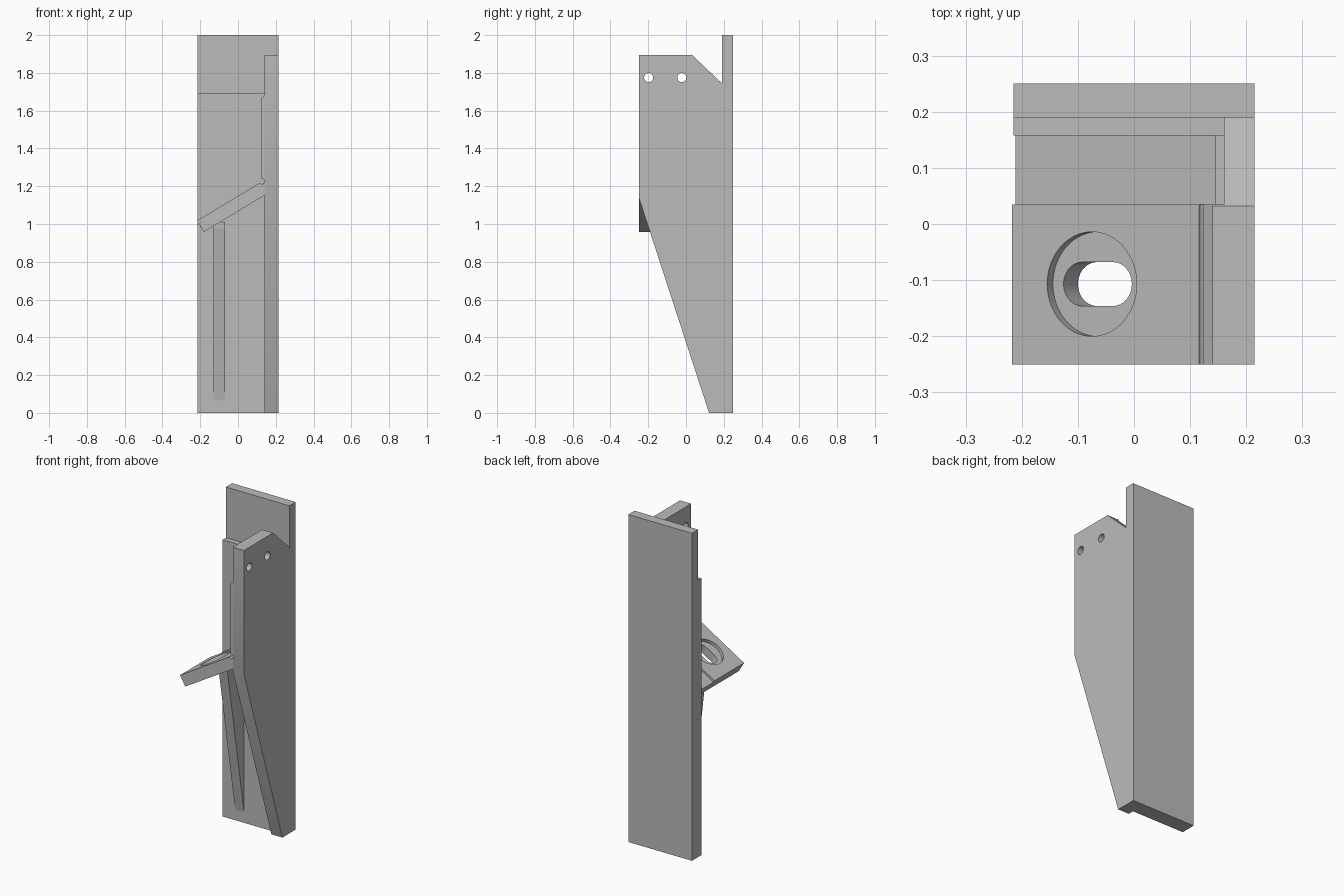
import bpy, bmesh, math
from mathutils import Matrix, Vector

cube = bpy.data.objects.get("Cube")
if cube:
    bpy.data.objects.remove(cube, do_unlink=True)

grey = bpy.data.materials.new("plain grey")
grey.use_nodes = True
grey.diffuse_color = (0.5, 0.5, 0.5, 1)
grey.node_tree.nodes["Principled BSDF"].inputs["Base Color"].default_value = (0.5, 0.5, 0.5, 1)


def prism(name, outline, axis, low, high):
    """Extrude a closed outline along x, y or z between two positions."""
    def place(a, b, c):
        return {"x": (c, a, b), "y": (a, c, b), "z": (a, b, c)}[axis]
    bm = bmesh.new()
    ends = [[bm.verts.new(place(a, b, c)) for a, b in outline] for c in (low, high)]
    for ring in ends:
        bm.faces.new(ring)
    count = len(outline)
    for i in range(count):
        j = (i + 1) % count
        bm.faces.new((ends[0][i], ends[0][j], ends[1][j], ends[1][i]))
    bmesh.ops.recalc_face_normals(bm, faces=bm.faces)
    mesh = bpy.data.meshes.new(name)
    bm.to_mesh(mesh)
    bm.free()
    mesh.materials.append(grey)
    obj = bpy.data.objects.new(name, mesh)
    bpy.context.scene.collection.objects.link(obj)
    return obj


def box(name, x, y, z):
    return prism(name, [(x[0], y[0]), (x[1], y[0]), (x[1], y[1]), (x[0], y[1])], "z", *z)


def slot(cx, cy, radius, half=0, steps=24):
    """Round outline, stretched along its first axis by a straight middle."""
    points = []
    for side, start in ((1, -math.pi / 2), (-1, math.pi / 2)):
        for i in range(steps + 1 if half else steps):
            a = start + math.pi * i / steps
            points.append((cx + side * half + radius * math.cos(a), cy + radius * math.sin(a)))
    return points


def cut(target, cutters):
    """Subtract the cutters, keep the result and discard the cutters."""
    for cutter in cutters:
        cutter.hide_render = True
        mod = target.modifiers.new("cut", "BOOLEAN")
        mod.operation, mod.solver, mod.object = "DIFFERENCE", "EXACT", cutter
    bpy.context.view_layer.update()
    graph = bpy.context.evaluated_depsgraph_get()
    result = bpy.data.meshes.new_from_object(target.evaluated_get(graph))
    target.modifiers.clear()
    target.data = result
    for cutter in cutters:
        bpy.data.objects.remove(cutter, do_unlink=True)


SIDE, FRONT, STEP, WALL, BACK = 0.215, -0.25, 0.035, 0.158, 0.25

# Back plate with its thicker lower half
back_plate = prism("back_plate", [(WALL, 0), (BACK, 0), (BACK, 2), (0.19, 2), (0.19, 1.69),
                                  (WALL, 1.69)], "x", -SIDE, 0.16)
back_edge = box("back_plate_edge", (0.16, SIDE), (0.19, BACK), (0, 2))

# Side panel with two bolt holes and a relieved rear area
side_panel = prism("side_panel", [(0.122, 0), (0.19, 0), (0.19, 1.745), (0.032, 1.895),
                                  (FRONT, 1.895), (FRONT, 1.14)], "x", 0.14, SIDE)
cut(side_panel, [box("upper_relief", (0.1, 0.16), (STEP, 0.3), (1.67, 2.1)),
                 box("lower_relief", (0.1, 0.145), (STEP, 0.3), (1.2, 1.7))]
    + [prism("bolt_hole", slot(y, 1.775, 0.024), "x", 0, 0.3) for y in (-0.198, -0.022)])

# Inner pad on the side panel, with a bevelled top and a round corner relief
pad = prism("panel_pad", [(0.141, 1.2), (0.124, 1.2), (0.124, 1.665), (0.141, 1.685)],
            "y", FRONT, STEP)
cut(pad, [prism("corner_relief", slot(0.128, 1.225, 0.014), "y", -0.3, 0.1)])

# Sloping shelf: thinner at the rear, with a counterbored slot at the front
ANGLE = math.radians(31)
along = Vector((math.cos(ANGLE), math.sin(ANGLE)))
up = Vector((-along.y, along.x))
corner = Vector((-0.217, 1.018))


def shelf_part(name, drop, y0, y1):
    start = corner - up * drop
    base = corner - up * 0.07
    tip = [start, base]
    for p in (base, start):
        tip.append(p + along * ((0.145 - p.x) / along.x))
    return prism(name, [tuple(p) for p in tip], "y", y0, y1)


shelf = shelf_part("shelf", 0, FRONT, STEP)
shelf_rear = shelf_part("shelf_rear", 0.012, STEP, WALL)

hole = corner + along * ((-0.075 - corner.x) / along.x)
tilt = Matrix.Translation((hole.x, -0.107, hole.y)) @ Matrix.Rotation(-ANGLE, 4, "Y")
bore = prism("counterbore", slot(0, 0, 0.093, steps=32), "z", -0.02, 0.1)
through = prism("slot_hole", slot(0, 0, 0.039, 0.032), "z", -0.2, 0.1)
for cutter in (bore, through):
    cutter.data.transform(tilt)
cut(shelf, [bore, through,
            prism("corner_relief", slot(0.128, 1.225, 0.014), "y", -0.3, 0.1)])

# Tapered rib under the shelf
rib = prism("support_rib", [(WALL, 0.065), (WALL, 1.01), (0.0, 1.01), (0.0, 0.975)],
            "x", -0.13, -0.07)

# Crisp flat faces, smooth only around the holes
for obj in (side_panel, pad, shelf):
    bpy.ops.object.select_all(action="DESELECT")
    obj.select_set(True)
    bpy.context.view_layer.objects.active = obj
    bpy.ops.object.shade_smooth_by_angle(angle=math.radians(25))
